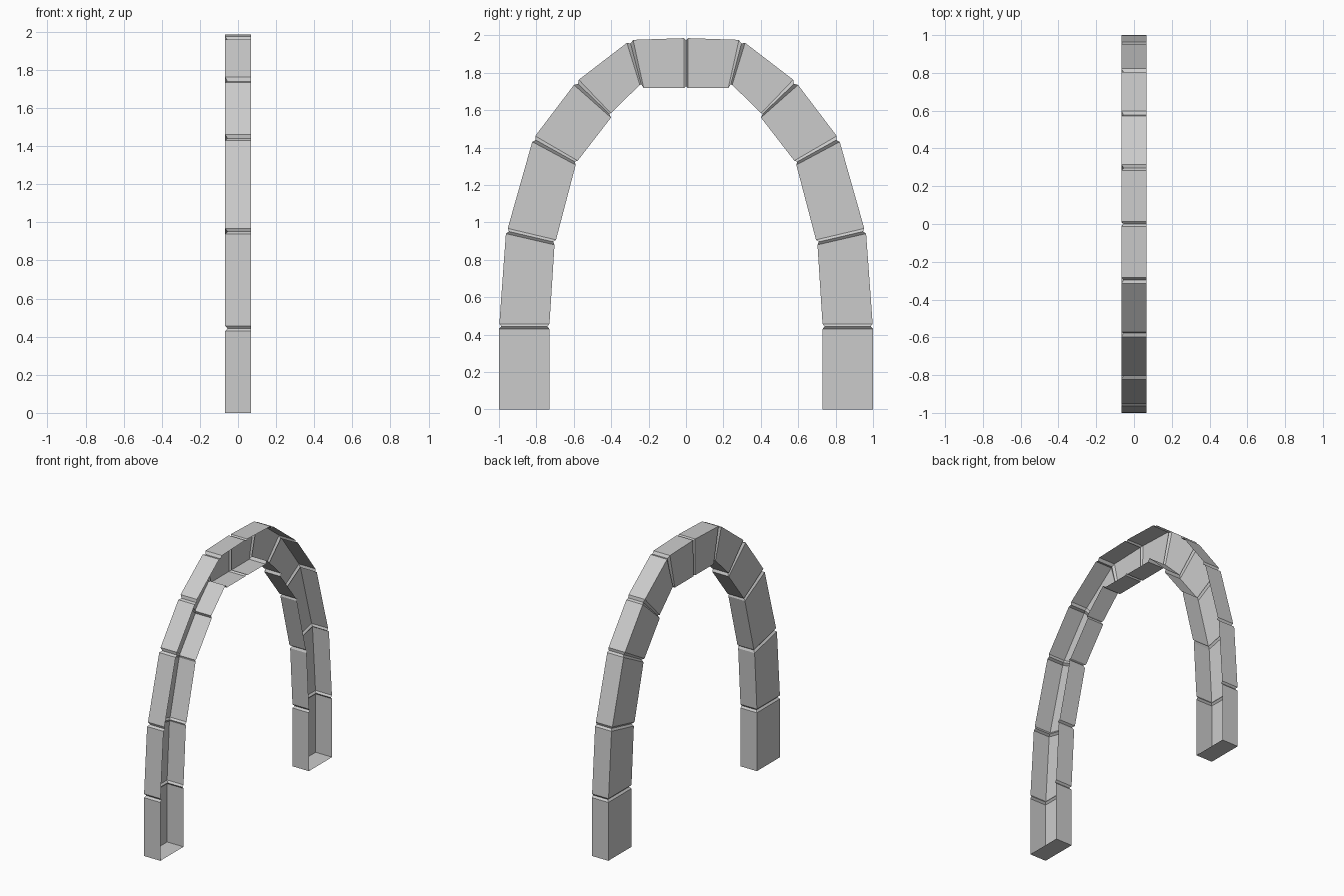
import bpy, bmesh
from mathutils import Vector

if "Cube" in bpy.data.objects:
    bpy.data.objects.remove(bpy.data.objects["Cube"])

HALF = 0.067      # half thickness in x
DEPTH = 0.012     # groove depth

# Each stone on the +y side: (outer start, inner start, outer end, inner end) as (y, z)
STONES = [
    ((1.0, 0.0), (0.73, 0.0), (1.0, 0.43), (0.73, 0.43)),
    ((0.998, 0.457), (0.73, 0.457), (0.963, 0.94), (0.703, 0.88)),
    ((0.953, 0.968), (0.695, 0.907), (0.822, 1.431), (0.59, 1.307)),
    ((0.806, 1.462), (0.579, 1.33), (0.599, 1.735), (0.401, 1.56)),
    ((0.573, 1.763), (0.402, 1.584), (0.316, 1.96), (0.247, 1.735)),
    ((0.283, 1.976), (0.226, 1.718), (0.012, 1.985), (0.01, 1.718)),
]


def section(bm, outer, inner, inset=0.0):
    """C-shaped cross-section, open towards +x."""
    o, i = Vector(outer), Vector(inner)
    d = (i - o).normalized() * inset
    o, i = o + d, i - d
    pts = [(HALF, *o), (-HALF + inset, *o), (-HALF + inset, *i), (HALF, *i)]
    return [bm.verts.new(p) for p in pts]


bm = bmesh.new()
rows = []
for k, (o0, i0, o1, i1) in enumerate(STONES):
    rows.append(section(bm, o0, i0))
    rows.append(section(bm, o1, i1))
    # V groove between this stone and the next one
    if k + 1 < len(STONES):
        o2, i2 = STONES[k + 1][:2]
        rows.append(section(bm, (Vector(o1) + Vector(o2)) / 2,
                            (Vector(i1) + Vector(i2)) / 2, DEPTH))
# Groove at the crown
rows.append(section(bm, (0, 1.986), (0, 1.717), DEPTH))

# Skin the open channel and close the foot
for a, b in zip(rows, rows[1:]):
    for j in range(3):
        bm.faces.new((a[j], a[j + 1], b[j + 1], b[j]))
bm.faces.new(rows[0][::-1])

mesh = bpy.data.meshes.new("stone_arch")
bm.to_mesh(mesh)
bm.free()
arch = bpy.data.objects.new("stone_arch", mesh)
bpy.context.collection.objects.link(arch)

# Other half of the arch
mirror = arch.modifiers.new("mirror_half", 'MIRROR')
mirror.use_axis = (False, True, False)
mirror.use_clip = True
